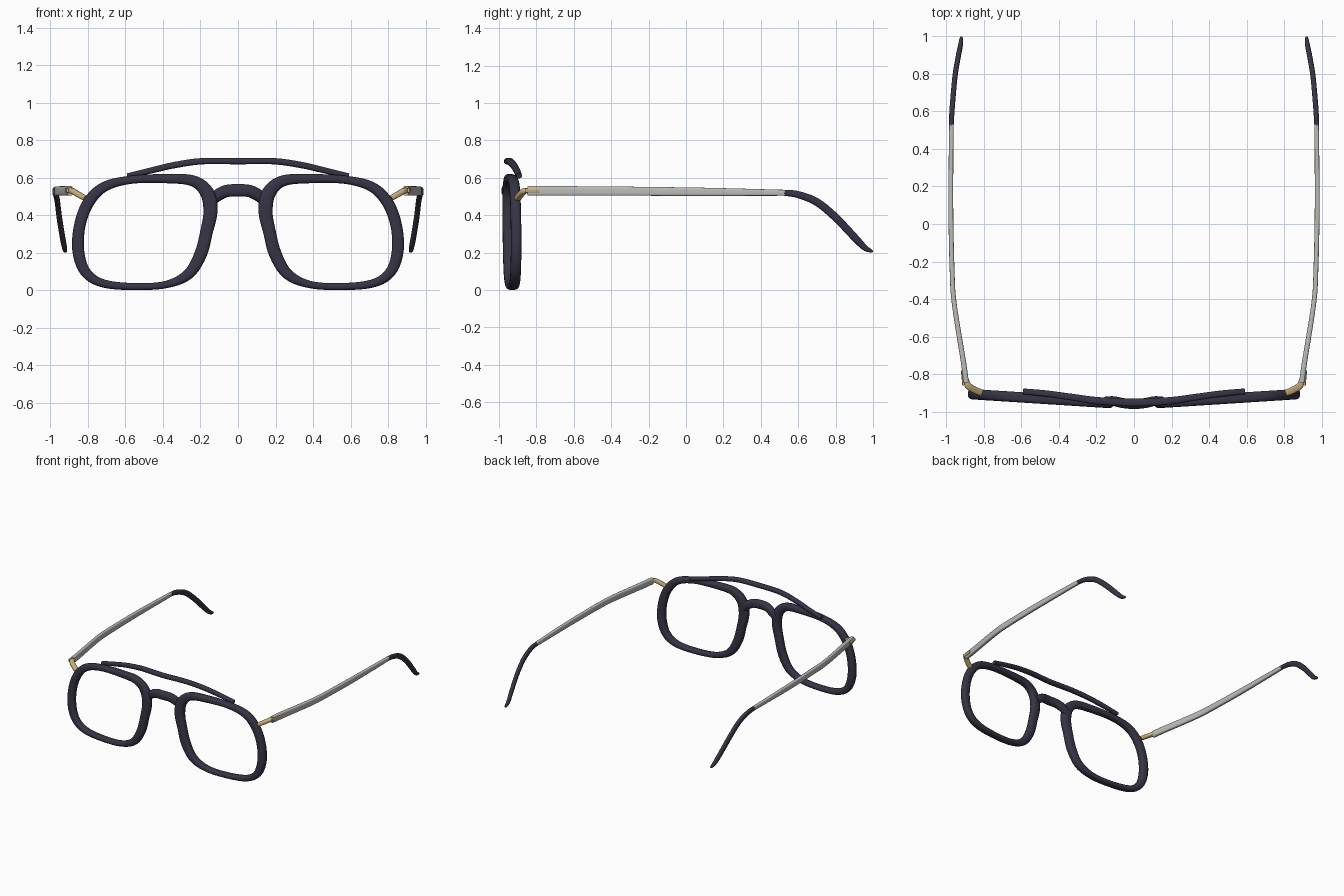
import bpy, bmesh, math
from mathutils import Vector

cube = bpy.data.objects.get("Cube")
if cube:
    bpy.data.objects.remove(cube, do_unlink=True)


def material(name, color):
    m = bpy.data.materials.new(name)
    m.use_nodes = True
    m.diffuse_color = color
    m.node_tree.nodes["Principled BSDF"].inputs["Base Color"].default_value = color
    return m


NAVY = material("dark navy acetate", (0.038, 0.035, 0.06, 1))
SILVER = material("silver grey", (0.5, 0.5, 0.48, 1))
GOLD = material("pale gold", (0.58, 0.42, 0.2, 1))


def spline(keys, steps, closed=False):
    """Catmull-Rom resampling of a list of number tuples."""
    n = len(keys)
    pick = (lambda i: keys[i % n]) if closed else (lambda i: keys[min(max(i, 0), n - 1)])
    out = []
    for i in range(n if closed else n - 1):
        for s in range(steps):
            t = s / steps
            out.append([b + t * (c - a) / 2 + t * t * (a - 2.5 * b + 2 * c - d / 2)
                        + t ** 3 * (1.5 * (b - c) + (d - a) / 2)
                        for a, b, c, d in zip(pick(i - 1), pick(i), pick(i + 1), pick(i + 2))])
    return out if closed else out + [list(keys[-1])]


def section(sides, power):
    """Rounded-rectangle cross-section, unit half sizes."""
    ring = []
    for k in range(sides):
        a = 2 * math.pi * (k + 0.5) / sides
        c, s = math.cos(a), math.sin(a)
        ring.append((math.copysign(abs(c) ** (2 / power), c),
                     math.copysign(abs(s) ** (2 / power), s)))
    return ring


def skin(name, rings, mat, closed=False, flip=1):
    """Bridge successive rings of points into one smooth solid."""
    bm = bmesh.new()
    loops = [[bm.verts.new((p[0] * flip, p[1], p[2])) for p in r] for r in rings]
    n = len(loops[0])
    for i in range(len(loops) if closed else len(loops) - 1):
        a, b = loops[i], loops[(i + 1) % len(loops)]
        for k in range(n):
            bm.faces.new((a[k], a[(k + 1) % n], b[(k + 1) % n], b[k]))
    if not closed:
        bm.faces.new(loops[0])
        bm.faces.new(loops[-1])
    bmesh.ops.recalc_face_normals(bm, faces=bm.faces)
    mesh = bpy.data.meshes.new(name)
    bm.to_mesh(mesh)
    bm.free()
    mesh.materials.append(mat)
    ob = bpy.data.objects.new(name, mesh)
    bpy.context.collection.objects.link(ob)
    bpy.ops.object.select_all(action="DESELECT")
    ob.select_set(True)
    bpy.context.view_layer.objects.active = ob
    bpy.ops.object.shade_smooth_by_angle(angle=math.radians(40))
    return ob


def bar(name, keys, mat, flip=1, power=3, steps=6, sides=16):
    """Sweep along keys of (x, y, z, half width, half height)."""
    pts = spline(keys, steps)
    rings = []
    for i, p in enumerate(pts):
        tangent = Vector(pts[min(i + 1, len(pts) - 1)][:3]) - Vector(pts[max(i - 1, 0)][:3])
        side = tangent.cross(Vector((0, 0, 1))).normalized()
        up = side.cross(tangent).normalized()
        rings.append([Vector(p[:3]) + side * u * p[3] + up * v * p[4]
                      for u, v in section(sides, power)])
    return skin(name, rings, mat, flip=flip)


def mirrored(keys):
    return [(-k[0], *k[1:]) for k in reversed(keys) if k[0] > 0] + keys


# Rim centre line: x, z, half width
RIM = [(.24, .583, .03), (.38, .595, .025), (.57, .589, .022), (.71, .553, .027),
       (.795, .472, .031), (.843, .35, .031), (.852, .21, .032), (.812, .095, .028),
       (.715, .035, .022), (.54, .019, .019), (.38, .031, .02), (.265, .085, .029),
       (.2, .19, .034), (.168, .31, .034), (.147, .42, .038), (.165, .52, .038)]


def rim(name, flip):
    pts = spline(RIM, 5, True)
    rings = []
    for i, (x, z, w) in enumerate(pts):
        q, p = pts[(i + 1) % len(pts)], pts[i - 1]
        out = Vector((p[1] - q[1], 0, q[0] - p[0])).normalized()
        ring = []
        for u, v in section(16, 2.8):
            c = Vector((x, 0, z)) + out * u * w
            c.y = -0.963 + 0.064 * c.x + v * 0.028
            ring.append(c)
        rings.append(ring)
    return skin(name, rings, NAVY, closed=True, flip=flip)


TEMPLE = [(.895, -.845, .53, .014, .026), (.909, -.74, .53, .014, .026),
          (.958, -.43, .529, .013, .025), (.97, -.25, .528, .013, .024),
          (.977, .1, .525, .013, .022), (.974, .53, .52, .012, .016)]
TIP = [(.974, .525, .52, .0125, .0165), (.971, .6, .51, .014, .019),
       (.963, .7, .47, .014, .021), (.953, .8, .388, .014, .021),
       (.936, .9, .283, .014, .02), (.925, .955, .227, .013, .016),
       (.921, .99, .209, .009, .009), (.92, .999, .207, .004, .004)]
HINGE = [(.815, -.9, .49, .018, .014), (.85, -.885, .51, .019, .015),
         (.885, -.862, .53, .018, .015), (.897, -.82, .532, .013, .014)]
PLATE = [(.908, -.86, .532, .008, .012), (.917, -.78, .532, .006, .012)]

for label, flip in (("left", 1), ("right", -1)):
    rim(label + "_rim", flip)
    bar(label + "_temple", TEMPLE, SILVER, flip, power=4)
    bar(label + "_temple_tip", TIP, NAVY, flip, power=2.5)
    bar(label + "_hinge_arm", HINGE, GOLD, flip)
    bar(label + "_hinge_plate", PLATE, GOLD, flip, steps=2)

# Nose bridge between the rims
bar("nose_bridge", mirrored([(0, -.96, .532, .027, .034), (.06, -.955, .529, .027, .033),
                             (.105, -.945, .508, .026, .032),
                             (.145, -.94, .475, .02, .028)]), NAVY, power=2.5)

# Brow bar arching over both rims
bar("brow_bar", mirrored([(0, -.952, .688, .021, .017), (.19, -.943, .688, .02, .017),
                          (.34, -.922, .667, .018, .017), (.47, -.904, .637, .017, .016),
                          (.59, -.893, .61, .016, .013)]), NAVY, power=2.8)
